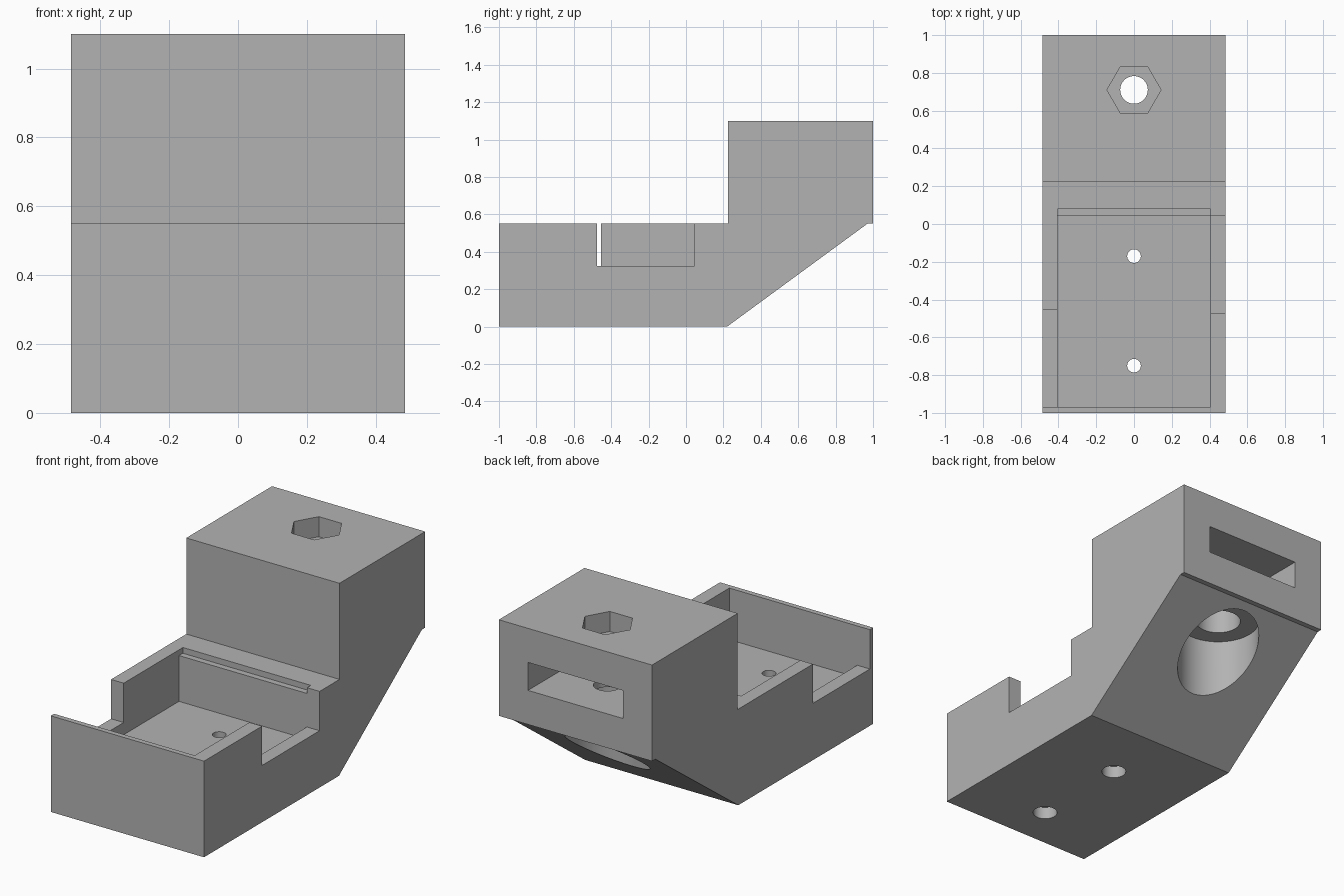
import bpy, bmesh, math

cube = bpy.data.objects.get("Cube")
if cube:
    bpy.data.objects.remove(cube, do_unlink=True)

grey = bpy.data.materials.new("plain_grey")
grey.use_nodes = True
colour = (0.45, 0.45, 0.45, 1)
grey.diffuse_color = colour
grey.node_tree.nodes["Principled BSDF"].inputs["Base Color"].default_value = colour


def make_object(name, bm):
    bmesh.ops.recalc_face_normals(bm, faces=bm.faces)
    mesh = bpy.data.meshes.new(name)
    bm.to_mesh(mesh)
    bm.free()
    mesh.materials.append(grey)
    obj = bpy.data.objects.new(name, mesh)
    bpy.context.collection.objects.link(obj)
    return obj


def prism(name, outline, offset):
    """Extrude a closed outline of 3D points along an offset."""
    bm = bmesh.new()
    face = bm.faces.new([bm.verts.new(p) for p in outline])
    grown = bmesh.ops.extrude_face_region(bm, geom=[face])
    verts = [v for v in grown["geom"] if isinstance(v, bmesh.types.BMVert)]
    bmesh.ops.translate(bm, verts=verts, vec=offset)
    return make_object(name, bm)


def box(name, x, y, z):
    corners = [(x[0], y[0]), (x[1], y[0]), (x[1], y[1]), (x[0], y[1])]
    return prism(name, [(a, b, z[0]) for a, b in corners], (0, 0, z[1] - z[0]))


def bore(name, y, radius, z, sides=64):
    turns = [2 * math.pi * i / sides for i in range(sides)]
    ring = [(radius * math.cos(t), y + radius * math.sin(t), z[0]) for t in turns]
    return prism(name, ring, (0, 0, z[1] - z[0]))


# Stepped body with a sloped underside, extruded across its width
half = 0.485
profile = [(-1, 0), (0.22, 0), (0.97, 0.55), (1, 0.55),
           (1, 1.1), (0.225, 1.1), (0.225, 0.55), (-1, 0.55)]
body = prism("mount_body", [(-half, y, z) for y, z in profile], (2 * half, 0, 0))

inner = 0.405
bolt_y = 0.71
cutters = [
    # Open tray, shallow rebate along its back edge, and offset side notches
    box("tray_cutter", (-inner, inner), (-0.97, 0.045), (0.255, 0.7)),
    box("rebate_cutter", (-inner, inner), (-0.1, 0.08), (0.517, 0.7)),
    box("left_notch_cutter", (0.3, 0.6), (-0.475, 0.045), (0.325, 0.7)),
    box("right_notch_cutter", (-0.6, -0.3), (-0.97, -0.455), (0.325, 0.7)),
    # Nut slot from the back
    box("slot_cutter", (-0.3, 0.3), (0.41, 1.1), (0.745, 0.905)),
    # Vertical bolt hole with hexagonal recess above and stepped bore below
    bore("hex_cutter", bolt_y, 0.143, (0.985, 1.2), 6),
    bore("bolt_cutter", bolt_y, 0.073, (0.5, 1.15)),
    bore("step_cutter", bolt_y, 0.12, (0.45, 0.70)),
    bore("wide_bore_cutter", bolt_y, 0.22, (-0.1, 0.55)),
]
# Counterbored screw holes in the tray floor
for y in (-0.17, -0.75):
    cutters.append(bore("screw_cutter", y, 0.036, (-0.1, 0.4), 48))
    cutters.append(bore("counterbore_cutter", y, 0.065, (-0.1, 0.07), 48))

bpy.ops.object.select_all(action="DESELECT")
bpy.context.view_layer.objects.active = body
body.select_set(True)
for cutter in cutters:
    cutter.hide_render = True
    cut = body.modifiers.new("cut", "BOOLEAN")
    cut.operation = "DIFFERENCE"
    cut.solver = "EXACT"
    cut.object = cutter
    bpy.ops.object.modifier_apply(modifier=cut.name)
    bpy.data.objects.remove(cutter, do_unlink=True)

bpy.ops.object.shade_smooth_by_angle(angle=math.radians(30))
